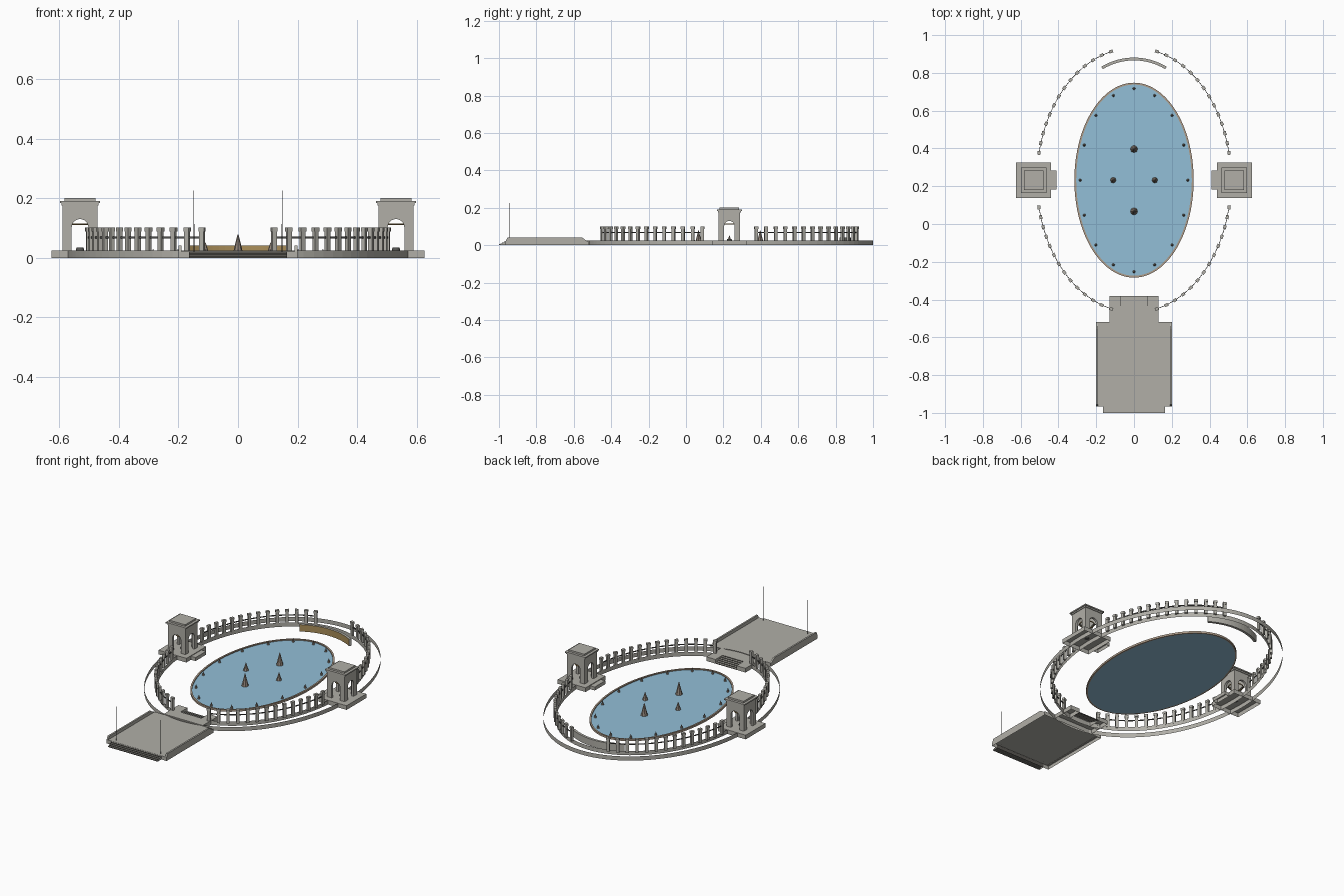
import bpy, bmesh, math
from mathutils import Matrix, Vector

if "Cube" in bpy.data.objects:
    bpy.data.objects.remove(bpy.data.objects["Cube"])

CY = 0.232       # centre of the pool and rings
DECK = 0.025     # height of the raised ground


def material(name, r, g, b):
    m = bpy.data.materials.new(name)
    m.use_nodes = True
    m.diffuse_color = (r, g, b, 1)
    m.node_tree.nodes["Principled BSDF"].inputs["Base Color"].default_value = (r, g, b, 1)
    return m


STONE = material("grey stone", 0.44, 0.43, 0.39)
WATER = material("pool water", 0.29, 0.52, 0.68)
RIM = material("brown rim stone", 0.42, 0.33, 0.25)
GOLD = material("gold", 0.40, 0.27, 0.10)
SPRAY = material("brown fountain stone", 0.28, 0.23, 0.19)
METAL = material("dark metal", 0.09, 0.09, 0.085)
RISER = material("dark step stone", 0.10, 0.095, 0.085)


def finish(name, bm, *mats):
    mesh = bpy.data.meshes.new(name)
    bm.to_mesh(mesh)
    bm.free()
    for m in mats:
        mesh.materials.append(m)
    ob = bpy.data.objects.new(name, mesh)
    bpy.context.collection.objects.link(ob)
    return ob


def box(bm, x0, x1, y0, y1, z0, z1, frame=Matrix()):
    size = Matrix.Diagonal((x1 - x0, y1 - y0, z1 - z0, 1))
    mid = Matrix.Translation(((x0 + x1) / 2, (y0 + y1) / 2, (z0 + z1) / 2))
    bmesh.ops.create_cube(bm, size=1, matrix=frame @ mid @ size)


def open_bottom(bm):
    """Leave a shell with no underside."""
    under = [f for f in bm.faces if all(v.co.z < 0.0001 for v in f.verts)]
    bmesh.ops.delete(bm, geom=under, context='FACES')


def prism(bm, points, push):
    """Extrude a closed outline of 3D points along a vector."""
    face = bm.faces.new([bm.verts.new(p) for p in points])
    out = bmesh.ops.extrude_face_region(bm, geom=[face], use_keep_orig=True)
    bmesh.ops.translate(bm, vec=push, verts=[v for v in out["geom"] if isinstance(v, bmesh.types.BMVert)])
    bmesh.ops.recalc_face_normals(bm, faces=bm.faces)


def steps(name, half, y_low, y_high, z_high, count):
    """Straight flight with stone treads and dark risers."""
    outline = [(-half, y_high, 0), (-half, y_low, 0)]
    for i in range(count):
        z = z_high * (i + 1) / count
        for k in (i, i + 1):
            outline.append((-half, y_low + (y_high - y_low) * k / count, z))
    bm = bmesh.new()
    prism(bm, outline, (2 * half, 0, 0))
    open_bottom(bm)
    for f in bm.faces:
        f.material_index = int(abs(f.normal.y) > 0.9)
    finish(name, bm, STONE, RISER)


def ellipse(rx, ry, t, z=0):
    return Vector((rx * math.cos(t), CY + ry * math.sin(t), z))


def sweep(bm, path, section, closed):
    """Join rows of points; section closes each row, closed joins the ends."""
    rows = [[bm.verts.new(p) for p in row] for row in path]
    pairs = list(zip(rows, rows[1:])) + ([(rows[-1], rows[0])] if closed else [])
    for a, b in pairs:
        for i in range(len(a) if section else len(a) - 1):
            j = (i + 1) % len(a)
            bm.faces.new((a[i], b[i], b[j], a[j]))
    if section and not closed:
        bm.faces.new(rows[0])
        bm.faces.new(rows[-1])
    bmesh.ops.recalc_face_normals(bm, faces=bm.faces)


def turns(n):
    return [2 * math.pi * i / n for i in range(n)]


# thin retaining walls around the plaza
for name, rx, ry in (("outer_retaining_wall", 0.575, 0.768), ("inner_retaining_wall", 0.508, 0.697)):
    bm = bmesh.new()
    sweep(bm, [[ellipse(rx, ry, t), ellipse(rx, ry, t, DECK)] for t in turns(96)], False, True)
    finish(name, bm, STONE)

# pool water and rim
bm = bmesh.new()
prism(bm, [ellipse(0.308, 0.508, t) for t in turns(80)], (0, 0, 0.006))
finish("pool_water", bm, WATER)
bm = bmesh.new()
sweep(bm, [[ellipse(0.316 - d, 0.516 - d, t, z) for d, z in ((0, 0), (0, 0.012), (0.01, 0.012), (0.01, 0))]
           for t in turns(80)], True, True)
finish("pool_rim", bm, RIM)


# fountain cones
def cone(bm, p, r, h):
    bmesh.ops.create_cone(bm, cap_ends=True, segments=8, radius1=r, radius2=r * 0.08, depth=h,
                          matrix=Matrix.Translation((p[0], p[1], 0.004 + h / 2)))


bm = bmesh.new()
for t in turns(16):
    cone(bm, ellipse(0.285, 0.485, t), 0.008, 0.025)
finish("edge_fountains", bm, SPRAY)
bm = bmesh.new()
for s in (-1, 1):
    cone(bm, (0, CY + s * 0.165), 0.02, 0.074)
    cone(bm, (s * 0.11, CY), 0.016, 0.048)
finish("centre_fountains", bm, SPRAY)

# colonnade: evenly spaced pillars in each quarter, with a rail between
RX, RY, T0, T1, COUNT, FINE = 0.514, 0.701, 0.207, 1.333, 14, 400
ts = [T0 + (T1 - T0) * i / FINE for i in range(FINE + 1)]
run = [0]
for a, b in zip(ts, ts[1:]):
    run.append(run[-1] + (ellipse(RX, RY, b) - ellipse(RX, RY, a)).length)
spots = [ts[min(range(FINE + 1), key=lambda k: abs(run[k] - run[-1] * i / (COUNT - 1)))] for i in range(COUNT)]

pillars, rails = bmesh.new(), bmesh.new()
for sx in (-1, 1):
    for sy in (-1, 1):
        path = []
        for t in spots:
            p = ellipse(RX, RY, t)
            x, y = sx * p.x, CY + sy * (p.y - CY)
            yaw = math.atan2(sy * RY * math.cos(t), -sx * RX * math.sin(t))
            frame = Matrix.Translation((x, y, 0)) @ Matrix.Rotation(yaw, 4, 'Z')
            box(pillars, -0.0085, 0.0085, -0.0065, 0.0065, 0.018, 0.09, frame)
            box(pillars, -0.0102, 0.0102, -0.008, 0.008, 0.088, 0.101, frame)
            side = frame.to_3x3() @ Vector((0, 0.0015, 0))
            c = Vector((x, y, 0.068))
            up = Vector((0, 0, 0.003))
            path.append([c - side - up, c + side - up, c + side + up, c - side + up])
        sweep(rails, path, True, False)
finish("colonnade_pillars", pillars, STONE)
finish("colonnade_rails", rails, METAL)

# curved memorial wall with a gold inner face
bm = bmesh.new()
rows = []
for i in range(17):
    a = (i / 8 - 1) * 0.545
    rows.append([(r * math.sin(a), 0.548 + r * math.cos(a), z)
                 for r, z in ((0.318, 0), (0.333, 0), (0.333, 0.041), (0.318, 0.041))])
sweep(bm, rows, True, False)
for f in bm.faces:
    f.material_index = int(f.normal.y < -0.7 and abs(f.normal.z) < 0.1)
finish("curved_gold_wall", bm, STONE, GOLD)

# two arched pavilions
HALF, THICK, ARCH, SPRING, TOP = 0.058, 0.014, 0.028, 0.102, 0.182
for name, s in (("right", -1), ("left", 1)):
    place = Matrix.Translation((s * 0.53, CY, 0)) @ Matrix.Diagonal((s, 1, 1, 1))
    bm = bmesh.new()
    box(bm, -0.09, 0.096, -0.094, 0.094, 0, DECK, place)
    box(bm, -0.12, -0.09, -0.05, 0.05, 0, DECK - 0.004, place)
    open_bottom(bm)
    bmesh.ops.recalc_face_normals(bm, faces=bm.faces)
    finish(name + "_pavilion_base", bm, STONE)

    bm = bmesh.new()
    arch = [(ARCH * math.cos(math.pi * i / 12), SPRING + ARCH * math.sin(math.pi * i / 12)) for i in range(13)]
    outline = ([(-HALF, DECK), (-HALF, TOP), (HALF, TOP), (HALF, DECK), (ARCH, DECK)]
               + arch + [(-ARCH, DECK)])
    for q in range(4):
        turn = Matrix.Rotation(q * math.pi / 2, 3, 'Z')
        pts = [Vector((s * 0.53, CY, 0)) + turn @ Vector((u, -HALF, z)) for u, z in outline]
        prism(bm, pts, turn @ Vector((0, THICK, 0)))
    finish(name + "_pavilion_arches", bm, STONE)

    bm = bmesh.new()
    for h, z0, z1 in ((0.062, 0.176, 0.184), (0.067, 0.184, 0.191), (0.052, 0.191, 0.201)):
        box(bm, -h, h, -h, h, z0, z1, place)
    bmesh.ops.recalc_face_normals(bm, faces=bm.faces)
    finish(name + "_pavilion_roof", bm, STONE)

    bpy.ops.mesh.primitive_torus_add(major_radius=0.04, minor_radius=0.003, major_segments=24,
                                     minor_segments=6, location=(s * 0.53, CY, 0.113))
    ring = bpy.context.object
    ring.name = name + "_pavilion_wreath"
    ring.data.materials.append(GOLD)
    bm = bmesh.new()
    bmesh.ops.create_cone(bm, cap_ends=True, segments=16, radius1=0.014, radius2=0.012, depth=0.01,
                          matrix=Matrix.Translation((s * 0.53, CY, DECK + 0.004)))
    finish(name + "_pavilion_medallion", bm, METAL)

# entrance terrace with raised side walls and front steps
bm = bmesh.new()
box(bm, -0.2, 0.2, -0.965, -0.52, 0, 0.022)
open_bottom(bm)
finish("entrance_terrace", bm, STONE)
steps("terrace_front_steps", 0.165, -1, -0.965, 0.021, 4)
bm = bmesh.new()
for x in (-0.2, 0.19):
    prism(bm, [(x, -0.965, 0.02), (x, -0.955, 0.041), (x, -0.556, 0.041), (x, -0.525, 0.02)], (0.01, 0, 0))
finish("terrace_side_walls", bm, STONE)

# landing with steps down to the pool between flat wings
bm = bmesh.new()
box(bm, -0.13, 0.13, -0.52, -0.46, 0, DECK)
for s in (-1, 1):
    x = s * 0.1
    box(bm, x - 0.03, x + 0.03, -0.46, -0.38, 0, DECK)
open_bottom(bm)
finish("entrance_landing", bm, STONE)
steps("pool_side_steps", 0.07, -0.38, -0.46, DECK, 6)

# flagpoles
for name, x in (("right_flagpole", -0.148), ("left_flagpole", 0.148)):
    bm = bmesh.new()
    bmesh.ops.create_cone(bm, cap_ends=True, segments=8, radius1=0.0014, radius2=0.001, depth=0.205,
                          matrix=Matrix.Translation((x, -0.945, 0.1235)))
    finish(name, bm, METAL)
